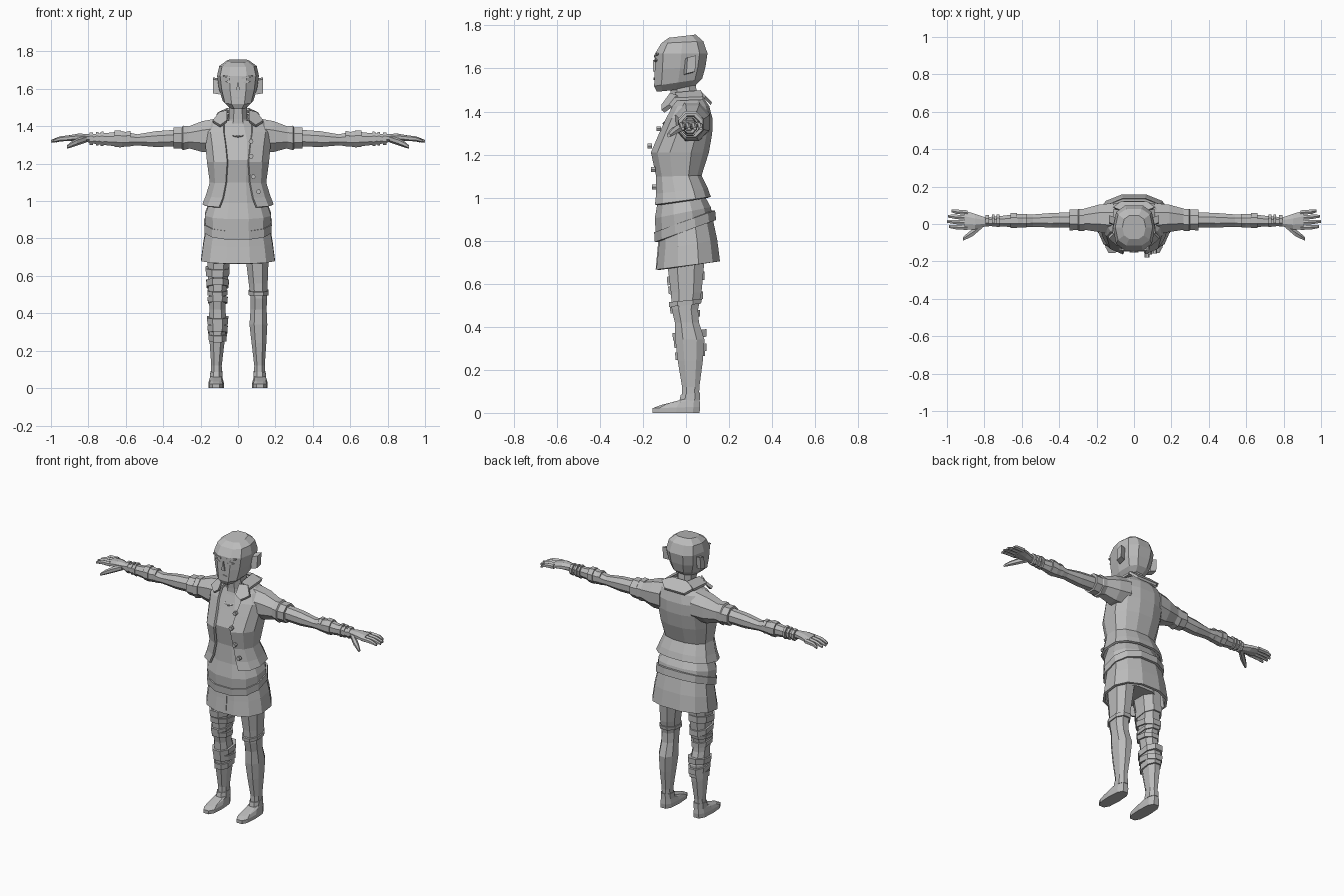
import bpy, bmesh, math
from mathutils import Vector

grey = bpy.data.materials.new("grey")
grey.diffuse_color = (0.5, 0.5, 0.5, 1)


def finish(name, bm, thick=0):
    bmesh.ops.recalc_face_normals(bm, faces=bm.faces)
    me = bpy.data.meshes.new(name)
    bm.to_mesh(me)
    bm.free()
    me.materials.append(grey)
    ob = bpy.data.objects.new(name, me)
    bpy.context.collection.objects.link(ob)
    if thick:
        mod = ob.modifiers.new("thickness", 'SOLIDIFY')
        mod.thickness = thick
        mod.offset = -1
    return ob


def spow(v, p):
    return math.copysign(abs(v) ** p, v)


def skin(bm, rows, closed=True, caps=True):
    vs = [[bm.verts.new(p) for p in r] for r in rows]
    n = len(vs[0])
    for a, b in zip(vs, vs[1:]):
        for i in range(n if closed else n - 1):
            j = (i + 1) % n
            bm.faces.new((a[i], a[j], b[j], b[i]))
    if caps:
        bm.faces.new(vs[0])
        bm.faces.new(vs[-1])


def tower(name, rings, n=10, box=0.85, s=1, caps=True, thick=0):
    """Upright loft. Ring: z, x centre, y front, y back, half width, tilt."""
    rows = []
    for z, cx, y0, y1, rx, tilt in rings:
        cy, ry, row = (y0 + y1) / 2, (y1 - y0) / 2, []
        for i in range(n):
            a = math.tau * (i + 0.5) / n
            dy = -ry * spow(math.cos(a), box) / spow(math.cos(math.pi / n), box)
            row.append((s * (cx + rx * spow(math.sin(a), box)), cy + dy, z + tilt * dy))
        rows.append(row)
    bm = bmesh.new()
    skin(bm, rows, caps=caps)
    return finish(name, bm, thick)


def limb(name, rings, s, n=8):
    """Sideways loft. Ring: x, y front, y back, z bottom, z top."""
    rows = []
    for x, y0, y1, z0, z1 in rings:
        rows.append([(s * x, (y0 + y1) / 2 + (y1 - y0) / 2 * 1.05 * math.cos(a),
                      (z0 + z1) / 2 + (z1 - z0) / 2 * 1.05 * math.sin(a))
                     for a in [math.tau * (i + 0.5) / n for i in range(n)]])
    bm = bmesh.new()
    skin(bm, rows)
    return finish(name, bm)


def block(name, pts, depth):
    """Outline extruded by a depth vector."""
    bm = bmesh.new()
    d = Vector(depth)
    skin(bm, [[Vector(p) for p in pts], [Vector(p) + d for p in pts]])
    return finish(name, bm)


# Head, neck and face
tower("head", [(1.50, 0, -0.135, 0.03, 0.045, 0.1), (1.535, 0, -0.148, 0.075, 0.082, 0.15),
               (1.60, 0, -0.145, 0.09, 0.102, 0.05), (1.67, 0, -0.143, 0.10, 0.112, 0),
               (1.722, 0, -0.115, 0.08, 0.10, 0.05), (1.75, 0, -0.08, 0.045, 0.062, 0.12)],
      n=10, box=0.75)
tower("neck", [(1.38, 0, -0.07, 0.07, 0.07, 0), (1.44, 0, -0.07, 0.055, 0.052, 0),
               (1.53, 0, -0.075, 0.045, 0.05, 0)], n=8)
block("nose", [(-0.012, -0.14, 1.585), (0.012, -0.14, 1.585), (0, -0.14, 1.64)], (0, -0.013, 0))
block("mouth", [(-0.025, -0.14, 1.552), (0, -0.14, 1.546), (0.025, -0.14, 1.552),
                (0, -0.14, 1.558)], (0, -0.012, 0))
for s in (1, -1):
    block("ear", [(s * 0.098, -0.01, 1.57), (s * 0.098, 0.03, 1.58), (s * 0.098, 0.035, 1.655),
                  (s * 0.098, -0.005, 1.645)], (s * 0.035, 0.012, 0.006))
    block("eyebrow", [(s * 0.02, -0.14, 1.652), (s * 0.08, -0.128, 1.664),
                      (s * 0.08, -0.128, 1.672), (s * 0.02, -0.14, 1.662)], (0, -0.009, 0))
    block("eye", [(s * 0.025, -0.14, 1.634), (s * 0.05, -0.138, 1.63), (s * 0.07, -0.132, 1.64),
                  (s * 0.05, -0.138, 1.646)], (0, -0.008, 0))

# Inner shirt, with loose hem over the waistband
tower("shirt", [(0.865, 0, -0.14, 0.125, 0.178, 0.3), (0.93, 0, -0.145, 0.115, 0.182, 0.2),
                (1.0, 0, -0.13, 0.085, 0.155, 0.1), (1.1, 0, -0.125, 0.06, 0.135, 0),
                (1.22, 0, -0.145, 0.09, 0.15, 0), (1.32, 0, -0.105, 0.10, 0.155, 0),
                (1.40, 0, -0.075, 0.09, 0.10, 0), (1.43, 0, -0.065, 0.07, 0.07, 0)], n=12)
tower("waistband", [(0.845, 0, -0.145, 0.14, 0.185, 0.36), (0.89, 0, -0.148, 0.135, 0.186, 0.36)],
      n=12, caps=False, thick=0.02)
tower("shorts", [(0.685, 0, -0.138, 0.158, 0.203, 0.13), (0.78, 0, -0.128, 0.145, 0.19, 0.18),
                 (0.885, 0, -0.12, 0.12, 0.17, 0.3)], n=12, caps=False, thick=0.015)
tower("pelvis", [(0.72, 0, -0.1, 0.1, 0.15, 0), (0.86, 0, -0.1, 0.1, 0.15, 0)], n=10)
block("fly", [(-0.006, -0.132, 0.665), (0.012, -0.132, 0.665), (0.012, -0.118, 0.82),
              (-0.006, -0.118, 0.82)], (0, -0.009, 0))

# Open vest: z, y front, y back, half width, half opening
vest = [(0.985, -0.158, 0.118, 0.192, 0.095, 0.14), (1.03, -0.148, 0.105, 0.175, 0.075, 0.1),
        (1.10, -0.145, 0.075, 0.153, 0.06, 0.03), (1.21, -0.168, 0.11, 0.17, 0.052, 0),
        (1.30, -0.13, 0.125, 0.178, 0.06, 0), (1.37, -0.098, 0.125, 0.185, 0.07, 0),
        (1.425, -0.07, 0.11, 0.15, 0.07, 0), (1.47, -0.045, 0.075, 0.075, 0.05, 0.1)]
rows = []
for z, y0, y1, rx, gap, tilt in vest:
    a0, row = math.asin(gap / rx), []
    for i in range(12):
        a = a0 + (math.tau - 2 * a0) * i / 11
        dy = -(y1 - y0) / 2 * spow(math.cos(a), 0.75)
        row.append((rx * spow(math.sin(a), 0.9), (y0 + y1) / 2 + dy, z + tilt * dy))
    rows.append(row)
bm = bmesh.new()
skin(bm, rows, closed=False, caps=False)
finish("vest", bm, 0.014)

# Collar, necklace and buttons
for s in (1, -1):
    block("collar_lapel", [(s * 0.06, -0.06, 1.475), (s * 0.1, -0.03, 1.465),
                           (s * 0.135, -0.065, 1.42), (s * 0.095, -0.10, 1.395),
                           (s * 0.06, -0.1, 1.42)], (0, -0.014, 0.012))
    block("collar_side", [(s * 0.06, -0.05, 1.475), (s * 0.115, -0.05, 1.45),
                          (s * 0.11, 0.08, 1.455), (s * 0.055, 0.07, 1.485)], (0, 0, 0.014))
block("collar_back", [(-0.055, 0.06, 1.485), (0.055, 0.06, 1.485), (0.11, 0.085, 1.46),
                      (0.07, 0.115, 1.43), (-0.07, 0.115, 1.43), (-0.11, 0.085, 1.46)],
      (0, 0.006, 0.014))
bm = bmesh.new()
rows = []
for i in range(15):
    a = math.tau * i / 14
    c = Vector((0.056 * math.sin(a), -0.02 - 0.085 * math.cos(a), 1.40 - 0.055 * math.cos(a)))
    out = Vector((math.sin(a), -math.cos(a), 0)) * 0.005
    up = Vector((0, 0, 0.005))
    rows.append([c + out, c + up, c - out, c - up])
skin(bm, rows, caps=False)
finish("necklace", bm)
for x, y, z in ((0.07, -0.117, 1.32), (0.07, -0.158, 1.24), (0.082, -0.142, 1.13),
                (0.11, -0.137, 1.05)):
    block("button", [(x + 0.013 * math.cos(a), y, z + 0.013 * math.sin(a))
                     for a in [math.tau * i / 6 for i in range(6)]], (0, -0.02, 0))

for s in (1, -1):
    # Sleeve, arm and wrist bands
    limb("sleeve", [(0.11, -0.06, 0.115, 1.26, 1.445), (0.19, -0.045, 0.105, 1.26, 1.43),
                    (0.28, -0.03, 0.08, 1.285, 1.395)], s)
    limb("sleeve_cuff", [(0.265, -0.038, 0.083, 1.278, 1.403), (0.295, -0.04, 0.083, 1.27, 1.405),
                         (0.30, -0.034, 0.08, 1.278, 1.395), (0.345, -0.036, 0.08, 1.28, 1.395)], s)
    limb("arm", [(0.3, -0.02, 0.065, 1.292, 1.385), (0.44, -0.02, 0.06, 1.288, 1.375),
                 (0.54, -0.016, 0.052, 1.297, 1.358), (0.62, -0.02, 0.055, 1.288, 1.375),
                 (0.70, -0.014, 0.045, 1.297, 1.365), (0.80, -0.012, 0.036, 1.31, 1.358)], s)
    for x, w, r in ((0.575, 0.02, 0.037), (0.625, 0.035, 0.041), (0.72, 0.014, 0.035),
                    (0.745, 0.014, 0.033), (0.775, 0.018, 0.031)):
        limb("wrist_band", [(x, 0.018 - r, 0.018 + r, 1.333 - r * 1.15, 1.333 + r * 1.15),
                            (x + w, 0.018 - r, 0.018 + r, 1.333 - r * 1.1, 1.333 + r * 1.1)], s)
    # Hand
    limb("palm", [(0.79, -0.012, 0.035, 1.315, 1.358), (0.85, -0.03, 0.055, 1.318, 1.362),
                  (0.905, -0.033, 0.073, 1.322, 1.352)], s)
    for i in range(4):
        y, t = -0.02 + 0.027 * i, -0.014 + 0.028 * i
        end = (0.99, 1.0, 0.995, 0.975)[i]
        limb("finger", [(0.89, y - 0.013, y + 0.013, 1.322, 1.352),
                        (0.95, (y + t) / 2 - 0.013, (y + t) / 2 + 0.013, 1.32, 1.346),
                        (end, t - 0.008, t + 0.008, 1.313, 1.327)], s, n=6)
    limb("thumb", [(0.81, -0.022, 0.015, 1.315, 1.35), (0.86, -0.065, -0.022, 1.298, 1.335),
                   (0.89, -0.08, -0.047, 1.288, 1.318), (0.915, -0.09, -0.07, 1.28, 1.297)], s, n=6)

    # Leg
    tower("leg", [(0.05, 0.115, -0.02, 0.06, 0.031, 0), (0.12, 0.115, -0.018, 0.062, 0.03, 0),
                  (0.24, 0.112, -0.038, 0.078, 0.042, 0), (0.34, 0.109, -0.05, 0.086, 0.051, 0),
                  (0.42, 0.11, -0.052, 0.06, 0.046, 0), (0.48, 0.111, -0.066, 0.056, 0.047, 0),
                  (0.56, 0.108, -0.07, 0.072, 0.054, 0), (0.70, 0.102, -0.088, 0.085, 0.066, 0),
                  (0.78, 0.09, -0.09, 0.09, 0.07, 0)], n=8, s=s)
    # Shoe with flat sole and sloping upper
    tower("shoe", [(0, 0.117, -0.155, 0.063, 0.041, 0), (0.025, 0.117, -0.155, 0.066, 0.042, 0.03),
                   (0.05, 0.117, -0.12, 0.063, 0.036, 0.16), (0.068, 0.116, -0.045, 0.06, 0.03, 0.25)],
          n=10, box=0.7, s=s)
    tower("shoe_collar", [(0.055, 0.116, -0.032, 0.066, 0.036, 0.1),
                          (0.09, 0.116, -0.024, 0.066, 0.034, 0.1)], n=8, s=s)
    tower("knee_hem", [(0.5, 0.11, -0.078, 0.07, 0.056, 0.1), (0.522, 0.11, -0.08, 0.074, 0.058, 0.1)],
          n=8, s=s)

# Wraps on one leg
for z, h, y0, y1, r, tilt in ((0.255, 0.035, -0.048, 0.088, 0.05, 0.15),
                              (0.295, 0.035, -0.054, 0.096, 0.055, -0.1),
                              (0.345, 0.035, -0.06, 0.096, 0.058, 0.12),
                              (0.455, 0.03, -0.072, 0.064, 0.055, -0.1),
                              (0.54, 0.035, -0.08, 0.08, 0.062, -0.15),
                              (0.605, 0.04, -0.086, 0.086, 0.066, 0.15)):
    tower("leg_wrap", [(z, 0.109, y0, y1, r, tilt), (z + h, 0.109, y0 - 0.003, y1, r + 0.003, tilt)],
          n=8, s=-1)
